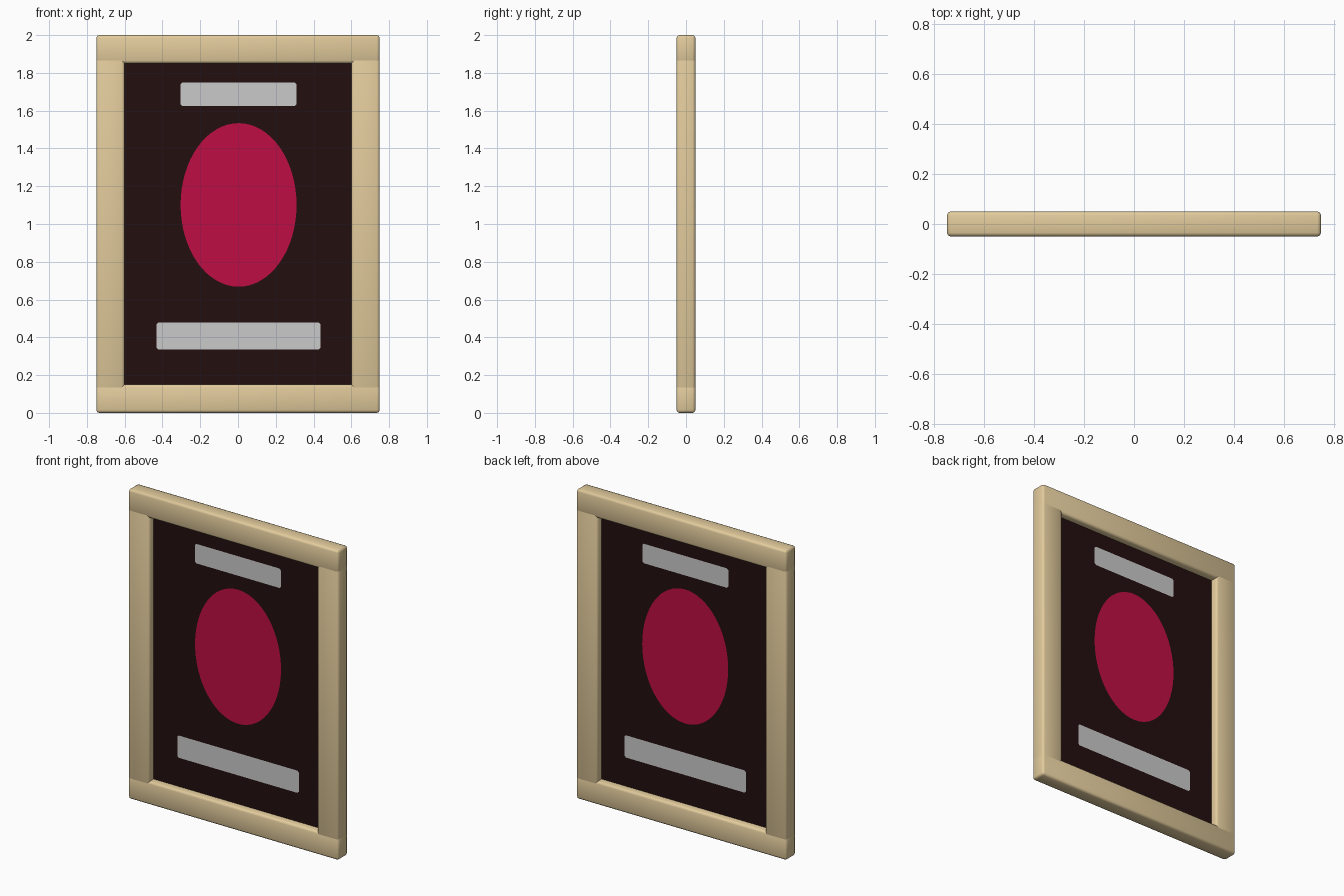
import bpy, bmesh, math

if "Cube" in bpy.data.objects:
    bpy.data.objects.remove(bpy.data.objects["Cube"])


def material(name, r, g, b):
    # sRGB 0-255 to linear
    def lin(c):
        c /= 255
        return c / 12.92 if c <= 0.04045 else ((c + 0.055) / 1.055) ** 2.4
    m = bpy.data.materials.new(name)
    m.diffuse_color = (lin(r), lin(g), lin(b), 1)
    m.use_nodes = True
    m.node_tree.nodes["Principled BSDF"].inputs["Base Color"].default_value = m.diffuse_color
    return m


WOOD = material("pale wood", 226, 203, 156)
DARK = material("dark maroon", 35, 14, 14)
RED = material("crimson", 190, 14, 68)
GREY = material("light grey", 202, 202, 202)


def add_object(name, bm, mats):
    me = bpy.data.meshes.new(name)
    bm.to_mesh(me)
    bm.free()
    for m in mats:
        me.materials.append(m)
    ob = bpy.data.objects.new(name, me)
    bpy.context.collection.objects.link(ob)
    return ob


def bar(name, centre, size):
    # softly bevelled, fully smooth-shaded beam
    bm = bmesh.new()
    bmesh.ops.create_cube(bm, size=1)
    for v in bm.verts:
        v.co = [c + s * k for c, s, k in zip(centre, size, v.co)]
    bmesh.ops.bevel(bm, geom=bm.edges[:], offset=0.015, segments=2,
                    profile=0.5, affect='EDGES')
    for f in bm.faces:
        f.smooth = True
    return add_object(name, bm, [WOOD])


# Frame: two rails and two stiles, overlapping at the corners
for name, z in (("bottom_rail", 0.075), ("top_rail", 1.925)):
    bar(name, (0, 0, z), (1.5, 0.1, 0.15))
for name, x in (("left_stile", -0.675), ("right_stile", 0.675)):
    bar(name, (x, 0, 1), (0.15, 0.0998, 1.998))


def rect(x0, x1, z0, z1, c=0.0):
    # rectangle outline, optionally with clipped corners
    if c == 0:
        return [(x0, z0), (x1, z0), (x1, z1), (x0, z1)]
    return [(x0 + c, z0), (x1 - c, z0), (x1, z0 + c), (x1, z1 - c),
            (x1 - c, z1), (x0 + c, z1), (x0, z1 - c), (x0, z0 + c)]


N = 64
oval = [(0.003 + 0.307 * math.cos(2 * math.pi * i / N),
         1.101 + 0.433 * math.sin(2 * math.pi * i / N)) for i in range(N)]
shapes = [(oval, 1),
          (rect(-0.305, 0.309, 1.624, 1.75, 0.01), 2),
          (rect(-0.431, 0.437, 0.335, 0.479, 0.01), 2)]


def panel_side(name, y):
    # flat sheet with the coloured shapes cut into it
    bm = bmesh.new()
    edges = []

    def loop(pts):
        vs = [bm.verts.new((x, y, z)) for x, z in pts]
        edges.extend(bm.edges.new((vs[i - 1], vs[i])) for i in range(len(vs)))
        return vs

    loop(rect(-0.61, 0.61, 0.14, 1.86))
    loops = [(loop(pts), mi) for pts, mi in shapes]
    bmesh.ops.triangle_fill(bm, edges=edges, use_beauty=True,
                            normal=(0, -1, 0))
    for vs, mi in loops:
        bm.faces.new(vs).material_index = mi
    for f in bm.faces:
        f.normal_update()
        if f.normal.y * y < 0:
            f.normal_flip()
    return add_object(name, bm, [DARK, RED, GREY])


panel_side("panel_front", -0.004)
panel_side("panel_back", 0.004)
